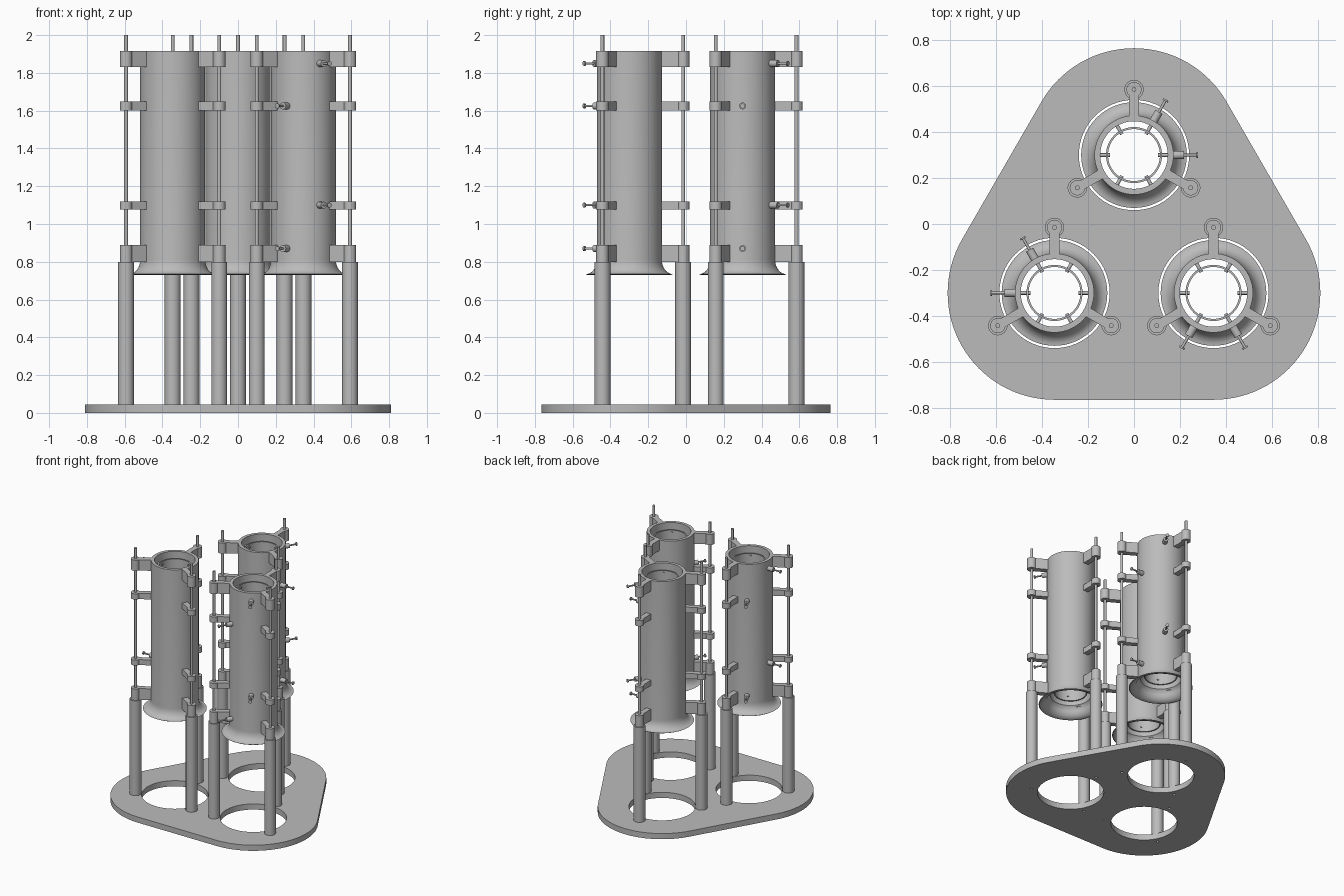
import bpy, bmesh
from math import sin, cos, pi, radians
from mathutils import Matrix, Vector

if "Cube" in bpy.data.objects:
    bpy.data.objects.remove(bpy.data.objects["Cube"])

grey = bpy.data.materials.new("plain_grey")
grey.use_nodes = True
COLOUR = (0.5, 0.5, 0.5, 1)
grey.diffuse_color = COLOUR
grey.node_tree.nodes["Principled BSDF"].inputs["Base Color"].default_value = COLOUR

CENTRES = {"back": (0, 0.30), "right": (-0.346, -0.30), "left": (0.346, -0.30)}
ARMS = [radians(a) for a in (90, 210, 330)]
REACH = 0.285          # distance from tube axis to support rods
PLATE_TOP, LEG_TOP, TUBE_TOP, TUBE_END = 0.045, 0.80, 1.915, 0.81


def finish(bm, name, smooth=True):
    """Turn a bmesh into a named, shaded object."""
    bmesh.ops.recalc_face_normals(bm, faces=bm.faces)
    mesh = bpy.data.meshes.new(name)
    bm.to_mesh(mesh)
    bm.free()
    mesh.materials.append(grey)
    ob = bpy.data.objects.new(name, mesh)
    bpy.context.collection.objects.link(ob)
    if smooth:
        bpy.ops.object.select_all(action="DESELECT")
        ob.select_set(True)
        bpy.context.view_layer.objects.active = ob
        bpy.ops.object.shade_smooth_by_angle(angle=radians(35))
    return ob


def arc(cx, cy, r, start, end, n):
    return [(cx + r * cos(start + (end - start) * i / n),
             cy + r * sin(start + (end - start) * i / n)) for i in range(n + 1)]


def lathe(profile, centre, name, segs=64):
    """Spin a closed (radius, height) profile round a vertical axis."""
    bm = bmesh.new()
    rings = [[bm.verts.new((centre[0] + r * cos(2 * pi * s / segs),
                            centre[1] + r * sin(2 * pi * s / segs), z))
              for r, z in profile] for s in range(segs)]
    n = len(profile)
    for s in range(segs):
        a, b = rings[s], rings[(s + 1) % segs]
        for i in range(n):
            j = (i + 1) % n
            bm.faces.new((a[i], b[i], b[j], a[j]))
    return finish(bm, name)


def add_cylinder(bm, p0, p1, r, segs=24):
    p0, p1 = Vector(p0), Vector(p1)
    turn = (p1 - p0).to_track_quat("Z", "Y").to_matrix().to_4x4()
    bmesh.ops.create_cone(bm, cap_ends=True, segments=segs, radius1=r, radius2=r,
                          depth=(p1 - p0).length,
                          matrix=Matrix.Translation((p0 + p1) / 2) @ turn)


def add_bracket(bm, centre, angle, z0, z1):
    """Arm with a rounded eye at its end, extruded upwards."""
    outline = [(0.155, -0.021)] + arc(REACH, 0, 0.033, -0.78 * pi, 0.78 * pi, 20) + [(0.155, 0.021)]
    place = Matrix.Translation((centre[0], centre[1], 0)) @ Matrix.Rotation(angle, 4, "Z")
    low = [bm.verts.new(place @ Vector((x, y, z0))) for x, y in outline]
    face = bm.faces.new(low)
    new = bmesh.ops.extrude_face_region(bm, geom=[face], use_keep_orig=True)["geom"]
    bmesh.ops.translate(bm, verts=[v for v in new if isinstance(v, bmesh.types.BMVert)],
                        vec=(0, 0, z1 - z0))


# Base plate: rounded triangle with large openings and screw holes
curve = bpy.data.curves.new("base_outline", "CURVE")
curve.dimensions, curve.fill_mode = "2D", "BOTH"
curve.extrude = PLATE_TOP / 2


def add_loop(points):
    spline = curve.splines.new("POLY")
    spline.points.add(len(points) - 1)
    for p, (x, y) in zip(spline.points, points):
        p.co = (x, y, 0, 1)
    spline.use_cyclic_u = True


outline = []
for key, start in (("left", -90), ("back", 30), ("right", 150)):
    outline += arc(*CENTRES[key], 0.465, radians(start), radians(start + 120), 32)
add_loop(outline)
for cx, cy in CENTRES.values():
    add_loop(arc(cx, cy, 0.24, 0, 2 * pi, 64)[:-1])
    for a in ARMS:
        add_loop(arc(cx + REACH * cos(a), cy + REACH * sin(a), 0.01, 0, 2 * pi, 12)[:-1])
helper = bpy.data.objects.new("base_outline", curve)
bpy.context.collection.objects.link(helper)
bpy.context.view_layer.update()
flat = helper.evaluated_get(bpy.context.evaluated_depsgraph_get()).to_mesh()
bm = bmesh.new()
bm.from_mesh(flat)
bmesh.ops.remove_doubles(bm, verts=bm.verts, dist=0.0001)
bmesh.ops.translate(bm, verts=bm.verts, vec=(0, 0, PLATE_TOP / 2))
bpy.data.objects.remove(helper)
finish(bm, "base_plate")

for index, (side, c) in enumerate(CENTRES.items()):
    # Outer tube with a trumpet-shaped lower rim
    flare = [(0.23 - 0.058 * cos(t), TUBE_END - 0.075 * sin(t))
             for t in [i * pi / 16 for i in range(9)]]
    inner = [(r - 0.006, z - 0.004) for r, z in reversed(flare[1:])]
    lathe([(0.172, TUBE_TOP)] + flare + inner + [(0.147, TUBE_END), (0.147, TUBE_TOP)],
          c, side + "_outer_tube")

    # Inner sleeve
    lathe([(0.122, 1.87), (0.122, 0.83), (0.113, 0.83), (0.113, 1.87)], c, side + "_inner_sleeve")

    # Legs, rods and the brackets holding the tube
    legs, rods, brackets = bmesh.new(), bmesh.new(), bmesh.new()
    for a in ARMS:
        x, y = c[0] + REACH * cos(a), c[1] + REACH * sin(a)
        add_cylinder(legs, (x, y, PLATE_TOP), (x, y, LEG_TOP), 0.042, 32)
        add_cylinder(rods, (x, y, LEG_TOP), (x, y, 2.0), 0.01, 16)
        for z0, z1 in ((0.80, 0.89), (1.077, 1.12), (1.602, 1.648), (1.83, TUBE_TOP)):
            add_bracket(brackets, c, a, z0, z1)
    finish(legs, side + "_legs")
    finish(rods, side + "_rods")
    finish(brackets, side + "_brackets")

    # Spacer pins between tube and sleeve, plus outside adjusting screws
    pins, screws = bmesh.new(), bmesh.new()
    for k in range(6):
        a = k * pi / 3 + index * 2 * pi / 3
        for z in ((1.625, 0.87), (1.85, 1.10))[k % 2]:
            def at(r):
                return (c[0] + r * cos(a), c[1] + r * sin(a), z)
            add_cylinder(pins, at(0.105), at(0.155), 0.008, 12)
            if k < 2:
                add_cylinder(screws, at(0.16), at(0.217), 0.018)
                add_cylinder(screws, at(0.217), at(0.275), 0.006, 12)
                add_cylinder(screws, at(0.271), at(0.279), 0.013, 16)
    finish(pins, side + "_spacer_pins")
    finish(screws, side + "_adjusting_screws")
